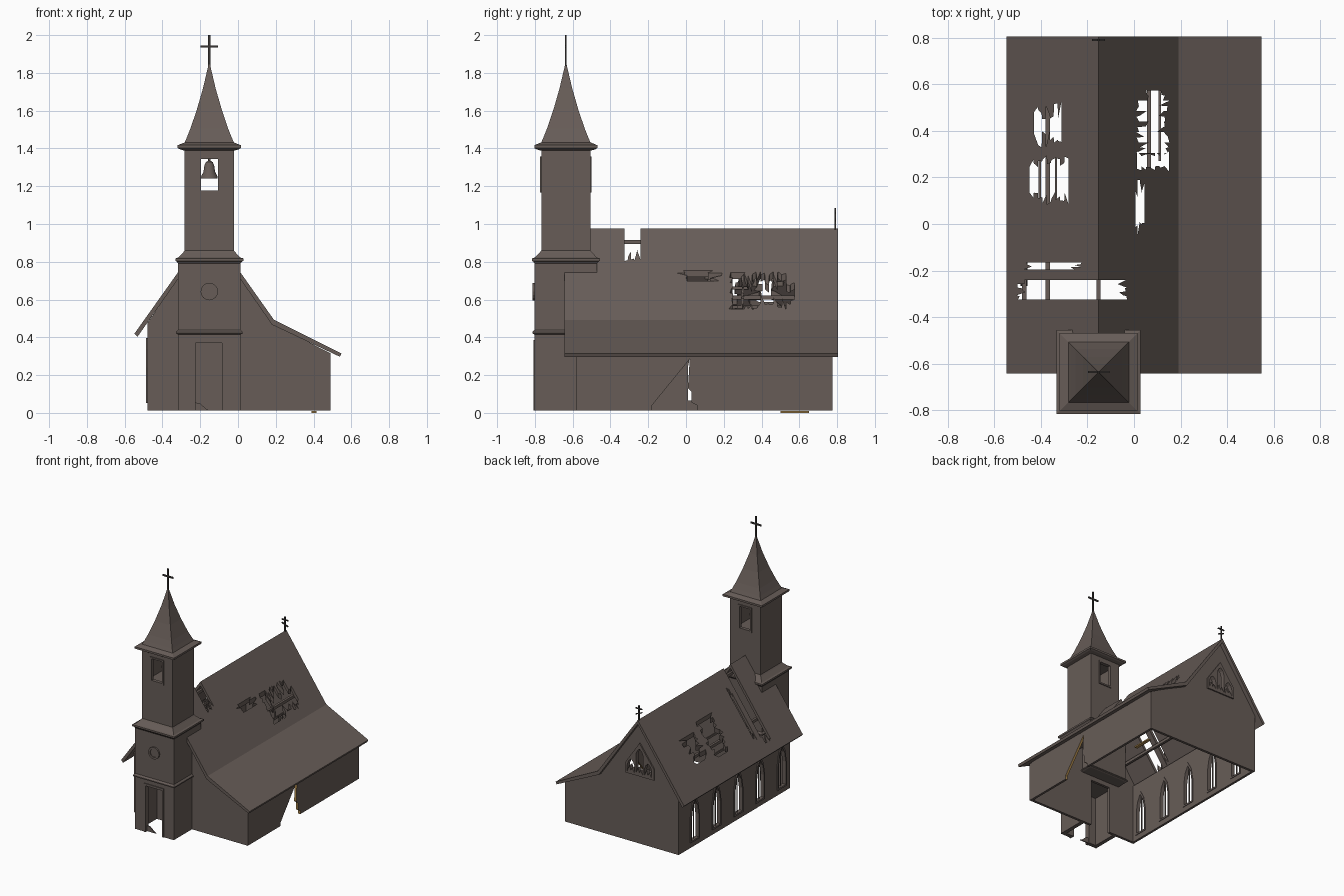
import bpy, bmesh, math, random
from mathutils import Vector

random.seed(4)
if "Cube" in bpy.data.objects:
    bpy.data.objects.remove(bpy.data.objects["Cube"])


def material(name, rgb):
    m = bpy.data.materials.new(name)
    m.use_nodes = True
    m.diffuse_color = (*rgb, 1)
    m.node_tree.nodes["Principled BSDF"].inputs["Base Color"].default_value = (*rgb, 1)
    return m


BROWN = material("weathered_brown", (0.135, 0.108, 0.096))
WOOD = material("raw_wood", (0.42, 0.25, 0.075))
IRON = material("dark_iron", (0.04, 0.036, 0.034))


def finish(name, bm, mat):
    bmesh.ops.recalc_face_normals(bm, faces=bm.faces)
    if bm.calc_volume(signed=True) < 0:
        bmesh.ops.reverse_faces(bm, faces=bm.faces)
    mesh = bpy.data.meshes.new(name)
    bm.to_mesh(mesh)
    bm.free()
    mesh.materials.append(mat)
    ob = bpy.data.objects.new(name, mesh)
    bpy.context.collection.objects.link(ob)
    return ob


def prism(name, pts, axis, a, b, mat=BROWN):
    """Extrude a flat outline along an axis from a to b."""
    place = {"x": lambda p, t: (t, p[0], p[1]),
             "y": lambda p, t: (p[0], t, p[1]),
             "z": lambda p, t: (p[0], p[1], t)}[axis]
    bm = bmesh.new()
    face = bm.faces.new([bm.verts.new(place(p, a)) for p in pts])
    ext = bmesh.ops.extrude_face_region(bm, geom=[face])
    shift = Vector(place((0, 0), b - a))
    for v in ext["geom"]:
        if isinstance(v, bmesh.types.BMVert):
            v.co += shift
    return finish(name, bm, mat)


def box(name, x0, x1, y0, y1, z0, z1, mat=BROWN):
    return prism(name, [(x0, y0), (x1, y0), (x1, y1), (x0, y1)], "z", z0, z1, mat)


def stack(name, rings, sides=4, cx=0, cy=0, mat=BROWN):
    """Loft regular rings of (half width, height)."""
    bm = bmesh.new()
    grow = 1 / math.cos(math.pi / sides)
    loops = []
    for r, z in rings:
        angles = [(i + 0.5) * 2 * math.pi / sides for i in range(sides)]
        loops.append([bm.verts.new((cx + r * grow * math.cos(t), cy + r * grow * math.sin(t), z)) for t in angles])
    for lo, hi in zip(loops, loops[1:]):
        for i in range(sides):
            j = (i + 1) % sides
            bm.faces.new((lo[i], lo[j], hi[j], hi[i]))
    bm.faces.new(loops[0])
    bm.faces.new(loops[-1])
    return finish(name, bm, mat)


def cut(ob, *cutters):
    for c in cutters:
        mod = ob.modifiers.new("cut", "BOOLEAN")
        mod.operation, mod.solver, mod.object = "DIFFERENCE", "EXACT", c
        deps = bpy.context.evaluated_depsgraph_get()
        mesh = bpy.data.meshes.new_from_object(ob.evaluated_get(deps))
        ob.modifiers.clear()
        ob.data = mesh
        bpy.data.objects.remove(c)
    return ob


def lancet(c, w, z0, zs, z1):
    """Pointed arch outline."""
    zm = zs + 0.62 * (z1 - zs)
    return [(c - w, z0), (c + w, z0), (c + w, zs), (c + w * 0.65, zm),
            (c, z1), (c - w * 0.65, zm), (c - w, zs)]


def jagged(x0, x1, y0, y1, n, depth, along="y"):
    """Splintered rectangle with teeth at both ends of one direction."""
    if along == "x":
        return [(p[1], p[0]) for p in jagged(y0, y1, x0, x1, n, depth)]
    step = (x1 - x0) / n
    depth = min(depth, 0.4 * (y1 - y0))
    low, high = [], []
    for i in range(n):
        for k in (0.04, 0.96):
            x = x0 + (i + k) * step
            low.append((x, y0 + random.random() * depth))
            high.append((x, y1 - random.random() * depth))
    return low + high[::-1]


TX, TY, BASE = -0.152, -0.636, 0.012

# Nave walls
section = [(-0.48, BASE), (0.49, BASE), (0.49, 0.315), (0.185, 0.472), (TX, 0.952), (-0.48, 0.475)]
back = prism("back_gable_wall", section, "y", 0.755, 0.775)
front = prism("front_gable_wall", section, "y", -0.58, -0.56)
left_wall = box("window_wall", -0.48, -0.462, -0.561, 0.756, BASE, 0.475)
right_wall = box("broken_wall", 0.472, 0.49, -0.561, 0.756, BASE, 0.318)
cut(front, box("cutter", -0.24, -0.07, -0.7, -0.5, -0.1, 0.38))
breach = [(-0.18, -0.1), (0.06, -0.1), (0.06, 0.04), (0.03, 0.055), (0.03, 0.11), (0.01, 0.13), (0.02, 0.285), (-0.18, 0.04)]
cut(right_wall, prism("cutter", breach, "x", 0.4, 0.6))

# Bare wood on the broken edges of the wall
right_wall.data.materials.append(WOOD)
for f in right_wall.data.polygons:
    if abs(f.normal.x) < 0.5 and abs(f.center.y) < 0.2 and BASE + 0.005 < f.center.z < 0.3:
        f.material_index = 1

# Arched side windows
for y in (0.582, 0.317, 0.052, -0.213, -0.478):
    cut(left_wall, prism("cutter", lancet(y, 0.042, 0.065, 0.24, 0.37), "x", -0.6, -0.4))
    frame = prism("window_frame", lancet(y, 0.054, 0.052, 0.24, 0.397), "x", -0.488, -0.458)
    cut(frame, prism("cutter", lancet(y, 0.042, 0.065, 0.24, 0.37), "x", -0.6, -0.4))
    box("window_mullion", -0.475, -0.469, y - 0.004, y + 0.004, 0.06, 0.36)

# Back gable window with three lights
outline = [(-0.275, 0.535), (-0.035, 0.535), (-0.035, 0.62), (TX, 0.79), (-0.275, 0.62)]
gable_frame = prism("gable_window_frame", outline, "y", 0.75, 0.785)
for dx, top in ((-0.073, 0.65), (0, 0.745), (0.073, 0.65)):
    light = lancet(TX + dx, 0.031, 0.55, top - 0.05, top)
    light[1:1] = [(TX + dx - 0.01, 0.585), (TX + dx, 0.56), (TX + dx + 0.012, 0.60)]
    for ob in (back, gable_frame):
        cut(ob, prism("cutter", light, "y", 0.6, 0.9))

# Roof with splintered holes
roof = prism("roof", [(-0.548, 0.42), (TX, 0.977), (0.19, 0.493), (0.548, 0.315),
                      (0.54, 0.297), (0.18, 0.467), (TX, 0.945), (-0.532, 0.403)], "y", -0.642, 0.806)
for x0, x1, y0, y1, n, depth, along in (
        (-0.51, -0.025, -0.325, -0.24, 5, 0.05, "x"),
        (-0.49, -0.22, -0.195, -0.165, 3, 0.06, "x"),
        (-0.45, -0.28, 0.08, 0.295, 9, 0.06, "y"),
        (-0.43, -0.31, 0.325, 0.53, 7, 0.1, "y"),
        (0.008, 0.155, 0.305, 0.575, 12, 0.055, "x"),
        (0.012, 0.15, 0.225, 0.315, 7, 0.025, "y"),
        (0.005, 0.045, -0.065, 0.19, 4, 0.08, "y")):
    cut(roof, prism("cutter", jagged(x0, x1, y0, y1, n, depth, along), "z", 0.2, 1.2))

# Roof timbers and loose battens
for x, z in ((TX, 0.905), (-0.37, 0.61), (0.065, 0.61)):
    box("purlin", x - 0.009, x + 0.009, -0.561, 0.756, z - 0.011, z + 0.011)
for x, z, y0, y1 in ((-0.405, 0.56, 0.06, 0.33), (-0.335, 0.66, 0.06, 0.33), (0.11, 0.56, 0.27, 0.6)):
    box("loose_batten", x - 0.005, x + 0.005, y0, y1, z - 0.008, z + 0.008)

# Lower tower, hollow at the porch
porch = box("tower_porch", TX - 0.165, TX + 0.165, TY - 0.165, -0.575, BASE, 0.43)
cut(porch, box("cutter", TX - 0.135, TX + 0.135, TY - 0.135, -0.5, -0.1, 0.40),
    box("cutter", -0.225, -0.085, -0.9, -0.7, -0.1, 0.37))
stack("tower_middle", [(0.165, 0.415), (0.177, 0.42), (0.177, 0.428), (0.165, 0.44),
                       (0.165, 0.80)], cx=TX, cy=TY)

# Upper tower, roomy belfry open front and back
belfry = stack("belfry", [(0.165, 0.79), (0.172, 0.80), (0.18, 0.805), (0.18, 0.818), (0.165, 0.822),
                          (0.138, 0.85), (0.13, 0.86), (0.13, 1.395)], cx=TX, cy=TY)
cut(belfry, box("cutter", TX - 0.11, TX + 0.11, TY - 0.11, TY + 0.11, 1.15, 1.375),
    box("cutter", TX - 0.045, TX + 0.045, TY - 0.3, TY + 0.3, 1.178, 1.345))
for y in (TY - 0.13, TY + 0.13):
    frame = box("belfry_opening_frame", TX - 0.057, TX + 0.057, y - 0.007, y + 0.007, 1.166, 1.357)
    cut(frame, box("cutter", TX - 0.045, TX + 0.045, y - 0.1, y + 0.1, 1.178, 1.345))

# Flared spire
stack("spire", [(0.13, 1.388), (0.155, 1.395), (0.167, 1.402), (0.167, 1.417), (0.13, 1.432), (0.118, 1.46),
                (0.10, 1.505), (0.066, 1.605), (0.033, 1.72), (0.003, 1.848)], cx=TX, cy=TY)

# Bell
bell = stack("bell", [(0.045, 1.24), (0.042, 1.255), (0.031, 1.275), (0.026, 1.31), (0.018, 1.328),
                      (0.006, 1.335), (0.006, 1.376)], 16, TX, TY)
bpy.ops.object.select_all(action="DESELECT")
bpy.context.view_layer.objects.active = bell
bell.select_set(True)
bpy.ops.object.shade_smooth_by_angle()

# Round window ring on the tower front
circle = [(math.cos(i * math.pi / 8), math.sin(i * math.pi / 8)) for i in range(16)]
ring = prism("round_window_ring", [(TX + 0.046 * c, 0.642 + 0.046 * s) for c, s in circle], "y", -0.812, -0.797)
cut(ring, prism("cutter", [(TX + 0.031 * c, 0.642 + 0.031 * s) for c, s in circle], "y", -0.9, -0.805))

# Door surround and broken door remains
surround = box("door_surround", -0.24, -0.07, -0.807, -0.79, BASE, 0.387)
cut(surround, box("cutter", -0.225, -0.085, -0.9, -0.7, -0.1, 0.37))
prism("broken_door", [(-0.225, BASE), (-0.15, BASE), (-0.17, 0.022), (-0.20, 0.05), (-0.225, 0.055)],
      "y", -0.785, -0.777)

# Crosses
box("spire_cross_post", TX - 0.006, TX + 0.006, TY - 0.004, TY + 0.004, 1.83, 2.0, IRON)
box("spire_cross_arm", TX - 0.046, TX + 0.046, TY - 0.004, TY + 0.004, 1.934, 1.946, IRON)
box("gable_cross_post", TX - 0.004, TX + 0.004, 0.786, 0.794, 0.96, 1.085, IRON)
prism("gable_cross_arm", [(TX - 0.028, 1.056), (TX + 0.028, 1.056), (TX + 0.028, 1.064), (TX - 0.028, 1.064)],
      "y", 0.786, 0.794, IRON)
prism("gable_cross_lower_arm", [(TX - 0.025, 1.03), (TX + 0.025, 1.01), (TX + 0.025, 1.018), (TX - 0.025, 1.038)],
      "y", 0.786, 0.794, IRON)

# Fallen board on the ground
box("fallen_board", 0.39, 0.415, 0.5, 0.65, 0, 0.01, WOOD)
